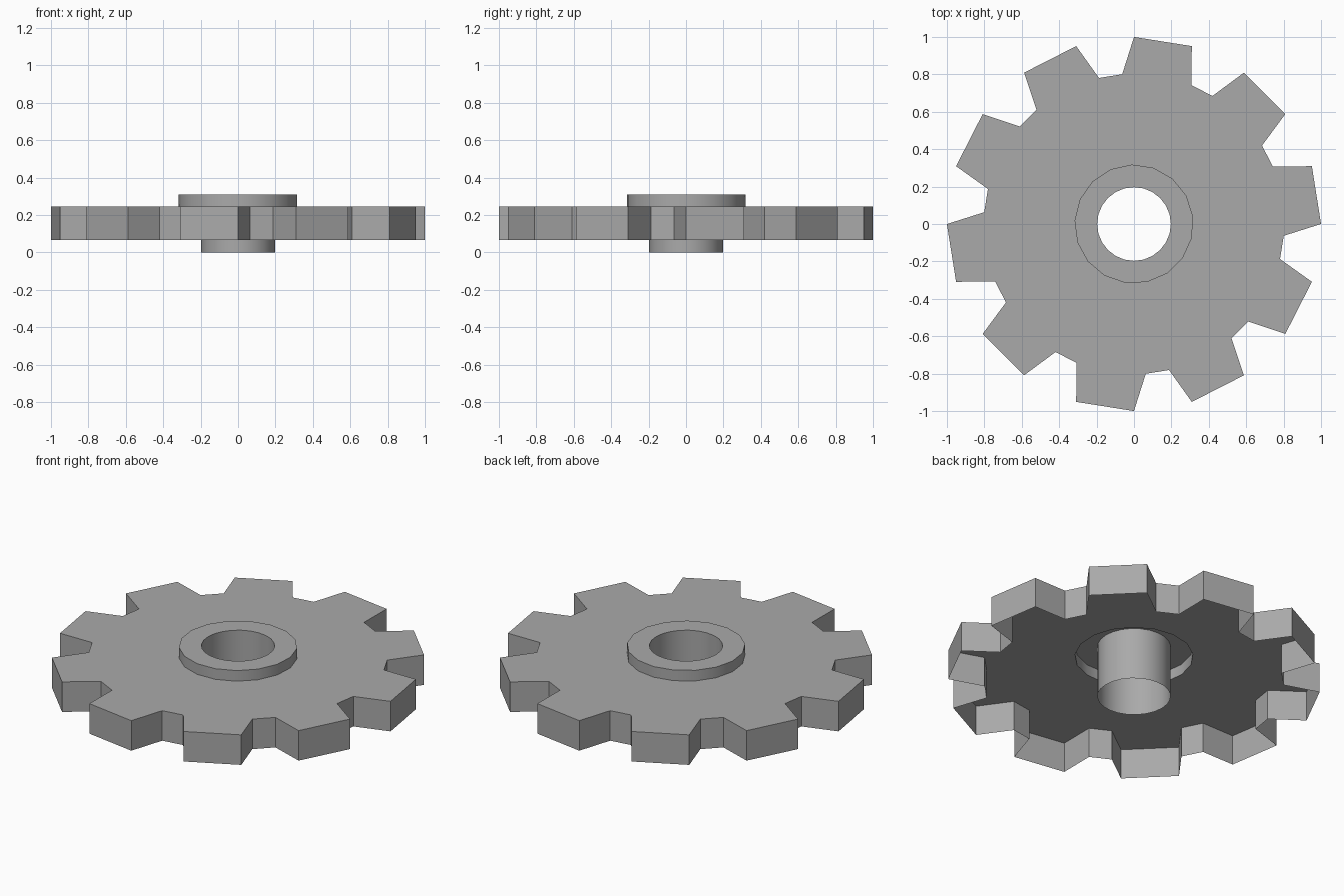
import bpy, bmesh
from math import radians, sin, cos

cube = bpy.data.objects.get("Cube")
if cube:
    bpy.data.objects.remove(cube)

TEETH = 10
COLLAR_R, COLLAR_SIDES, COLLAR_START = 0.318, 17, 92
BORE_R, BORE_SIDES = 0.197, 24
Z_GEAR, Z_FACE, Z_TOP = 0.067, 0.245, 0.308

steel = bpy.data.materials.new("grey_steel")
steel.use_nodes = True
steel.diffuse_color = (0.4, 0.4, 0.4, 1)
steel.node_tree.nodes["Principled BSDF"].inputs["Base Color"].default_value = (0.4, 0.4, 0.4, 1)


def circle(r, sides, start=0):
    return [(r, start + 360 * i / sides) for i in range(sides)]


def loop(bm, polar, z):
    """Closed ring of verts from counter-clockwise (radius, degrees) pairs."""
    verts = [bm.verts.new((r * cos(radians(a)), r * sin(radians(a)), z)) for r, a in polar]
    edges = [bm.edges.new((v, verts[(i + 1) % len(verts)])) for i, v in enumerate(verts)]
    return verts, edges


def wall(bm, low, high, inward=False):
    """Band of quads between two matching rings."""
    n = len(low)
    for i in range(n):
        j = (i + 1) % n
        quad = [low[i], low[j], high[j], high[i]]
        bm.faces.new(quad[::-1] if inward else quad)


def cap(bm, edges):
    """Fill between an outer ring and a hole, facing up."""
    new = bmesh.ops.triangle_fill(bm, edges=edges, use_beauty=True, normal=(0, 0, 1))
    faces = [f for f in new["geom"] if isinstance(f, bmesh.types.BMFace)]
    for f in faces:
        f.normal_update()
        if f.normal.z < 0:
            f.normal_flip()


def finish(bm, name, smooth=False):
    mesh = bpy.data.meshes.new(name)
    bm.to_mesh(mesh)
    bm.free()
    mesh.materials.append(steel)
    obj = bpy.data.objects.new(name, mesh)
    bpy.context.collection.objects.link(obj)
    if smooth:
        bpy.ops.object.select_all(action="DESELECT")
        obj.select_set(True)
        bpy.context.view_layer.objects.active = obj
        bpy.ops.object.shade_smooth_by_angle(angle=radians(30))


# Toothed shell, open underneath
tooth = [(1, 0), (1, 18), (0.803, 22.5), (0.803, 31.5)]
step = 360 / TEETH
outline = [(r, 90 - k * step - a) for k in range(TEETH) for r, a in tooth][::-1]
bm = bmesh.new()
low, _ = loop(bm, outline, Z_GEAR)
high, rim = loop(bm, outline, Z_FACE)
_, hole = loop(bm, circle(COLLAR_R, COLLAR_SIDES, COLLAR_START), Z_FACE)
wall(bm, low, high)
cap(bm, rim + hole)
finish(bm, "gear_shell")

# Raised collar with a flat ring on top
bm = bmesh.new()
profile = circle(COLLAR_R, COLLAR_SIDES, COLLAR_START)
low, _ = loop(bm, profile, Z_FACE)
high, rim = loop(bm, profile, Z_TOP)
_, hole = loop(bm, circle(BORE_R, BORE_SIDES), Z_TOP)
wall(bm, low, high)
cap(bm, rim + hole)
finish(bm, "hub_collar", smooth=True)

# Open axle tube hanging from the collar ring
bm = bmesh.new()
low, _ = loop(bm, circle(BORE_R, BORE_SIDES), 0)
high, _ = loop(bm, circle(BORE_R, BORE_SIDES), Z_TOP)
wall(bm, low, high, inward=True)
finish(bm, "axle_tube", smooth=True)
